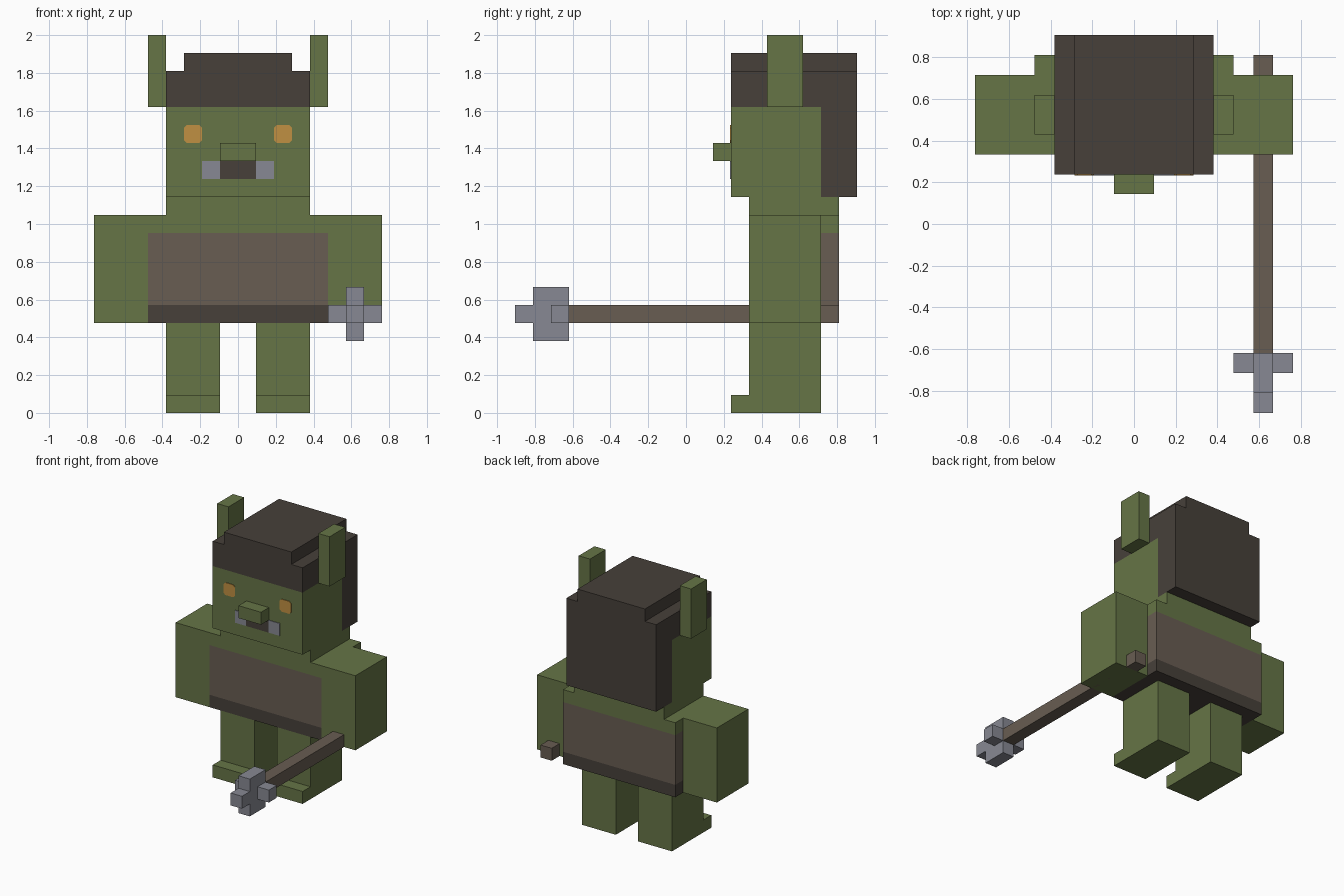
import bpy, bmesh
from mathutils import Vector

cube = bpy.data.objects.get("Cube")
if cube:
    bpy.data.objects.remove(cube, do_unlink=True)

U = 2 / 21  # one block


def material(name, rgb):
    lin = [((c / 255 + 0.055) / 1.055) ** 2.4 for c in rgb]
    m = bpy.data.materials.new(name)
    m.use_nodes = True
    m.diffuse_color = (*lin, 1)
    bsdf = m.node_tree.nodes["Principled BSDF"]
    bsdf.inputs["Base Color"].default_value = (*lin, 1)
    bsdf.inputs["Roughness"].default_value = 0.9
    return m


GREEN = material("green skin", (102, 117, 70))
DARK = material("dark hair", (71, 64, 58))
BROWN = material("brown leather", (104, 93, 82))
GREY = material("grey metal", (135, 137, 147))
ORANGE = material("orange eye", (192, 144, 66))


def box(name, x, y, z, mats, cuts=(), rule=None, corner=0):
    """Box from (min, max) spans in blocks; cuts are (axis, position) loops,
    rule picks a material slot from a face centre in blocks."""
    bm = bmesh.new()
    bmesh.ops.create_cube(bm, size=1)
    spans = (x, y, z)
    for v in bm.verts:
        v.co = Vector([(a + b) / 2 + c * (b - a) for (a, b), c in zip(spans, v.co)])
    if corner:  # clip the four corners seen from the front
        edges = [e for e in bm.edges
                 if abs(e.verts[0].co.y - e.verts[1].co.y) > 1e-6]
        bmesh.ops.bevel(bm, geom=edges, offset=corner, segments=1, affect='EDGES')
    for axis, pos in cuts:
        normal = Vector([float(i == axis) for i in range(3)])
        bmesh.ops.bisect_plane(bm, geom=bm.verts[:] + bm.edges[:] + bm.faces[:],
                               plane_co=normal * pos, plane_no=normal)
    if rule:
        for f in bm.faces:
            f.material_index = rule(f.calc_center_median())
    bmesh.ops.scale(bm, vec=(U, U, U), verts=bm.verts)
    bmesh.ops.recalc_face_normals(bm, faces=bm.faces)
    mesh = bpy.data.meshes.new(name)
    bm.to_mesh(mesh)
    bm.free()
    for m in mats:
        mesh.materials.append(m)
    obj = bpy.data.objects.new(name, mesh)
    bpy.context.collection.objects.link(obj)
    return obj


def pair(name, x, y, z, mat, corner=0):
    box("left_" + name, x, y, z, [mat], corner=corner)
    box("right_" + name, (-x[1], -x[0]), y, z, [mat], corner=corner)


# Torso: dark belt, leather band, bare shoulders
box("torso", (-5, 5), (3.5, 8.5), (5, 11), [DARK, BROWN, GREEN],
    [(2, 6), (2, 10)], lambda c: 0 if c.z < 6 else 1 if c.z < 10 else 2)
box("neck", (-4, 4), (3.5, 8.5), (11, 12), [GREEN])

# Limbs
pair("arm", (5, 8), (3.5, 7.5), (5, 11), GREEN)
pair("leg", (1, 4), (3.5, 7.5), (0, 5), GREEN)
pair("toes", (1, 4), (2.5, 3.5), (0, 1), GREEN)

# Head: hair covers the top and the back
box("head", (-4, 4), (2.5, 9.5), (12, 19), [GREEN, DARK],
    [(2, 17), (1, 7.5)], lambda c: int(c.z > 17 or c.y > 7.5))
box("hair_crown", (-3, 3), (2.5, 9.5), (19, 20), [DARK])
pair("ear", (4, 5), (4.5, 6.5), (17, 21), GREEN)

# Face
FACE = (2.45, 2.5)
box("nose", (-1, 1), (1.5, 2.5), (14, 15), [GREEN])
box("mouth", (-1, 1), FACE, (13, 14), [DARK])
pair("tusk", (1, 2), FACE, (13, 14), GREY)
pair("eye", (2, 3), FACE, (15, 16), ORANGE, corner=0.15)

# Mace held in the left hand
box("mace_handle", (6, 7), (-6.5, 8.5), (5, 6), [BROWN])
box("mace_head", (6, 7), (-8.5, -6.5), (4, 7), [GREY])
box("mace_tip", (6, 7), (-9.5, -8.5), (5, 6), [GREY])
box("mace_left_spike", (7, 8), (-7.5, -6.5), (5, 6), [GREY])
box("mace_right_spike", (5, 6), (-7.5, -6.5), (5, 6), [GREY])
